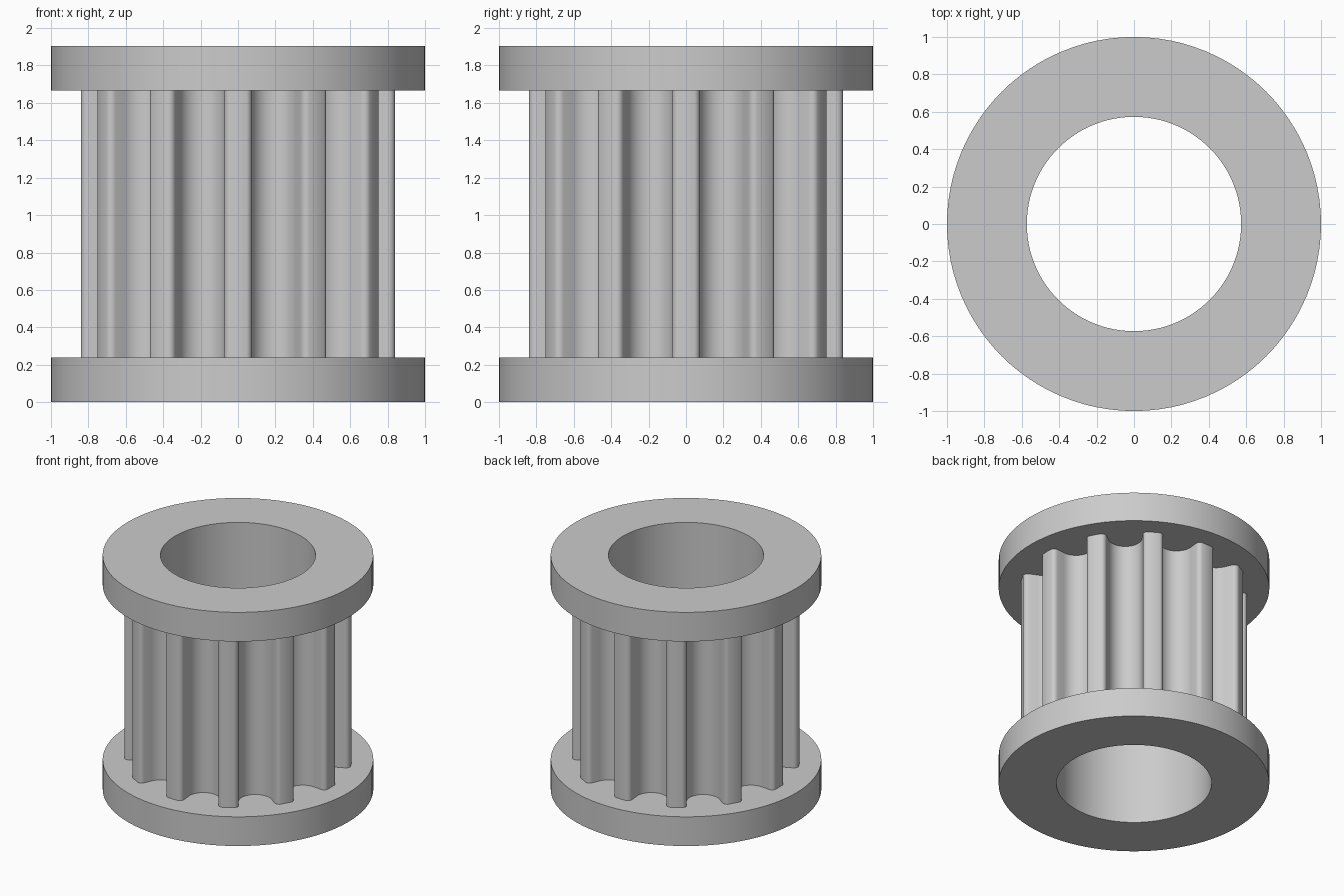
import bpy, bmesh
from math import sin, cos, pi, radians

cube = bpy.data.objects.get("Cube")
if cube:
    bpy.data.objects.remove(cube, do_unlink=True)

TEETH = 12
SEGMENTS = 96
FLANGE_R, TIP_R, BORE_R = 1.0, 0.84, 0.573
FLANGE_H, HEIGHT = 0.238, 1.905


def circle(radius, n=SEGMENTS):
    return [(radius * cos(2 * pi * i / n), radius * sin(2 * pi * i / n)) for i in range(n)]


def arc(cx, cy, rx, ry, start, end, steps):
    angles = [radians(start + (end - start) * i / steps) for i in range(steps + 1)]
    return [(cx + rx * cos(a), cy + ry * sin(a)) for a in angles]


def toothed_outline():
    # Half of one round-bottomed groove: (sideways offset, distance from axis)
    half = arc(0.172, 0.786, 0.0375, 0.037, 90, 170, 5)      # rounded tooth corner
    half += arc(0, 0.748, 0.126, 0.128, -8, -90, 10)          # groove floor
    groove = half + [(-u, r) for u, r in reversed(half[:-1])]
    groove.append((-TIP_R * sin(pi / TEETH), TIP_R * cos(pi / TEETH)))  # tooth crown
    outline = []
    for k in range(TEETH):
        a = (k + 0.5) * 2 * pi / TEETH
        outline += [(r * cos(a) + u * sin(a), r * sin(a) - u * cos(a)) for u, r in groove]
    return outline


def wall(bm, outline, z0, z1, inward=False):
    rings = [[bm.verts.new((x, y, z)) for x, y in outline] for z in (z0, z1)]
    low, high = rings
    for i in range(len(outline)):
        j = (i + 1) % len(outline)
        face = [low[i], low[j], high[j], high[i]]
        bm.faces.new(face[::-1] if inward else face)
    return rings


def sleeve(name, outline, z0, z1, caps):
    bm = bmesh.new()
    outer = wall(bm, outline, z0, z1)
    inner = wall(bm, circle(BORE_R), z0, z1, inward=True)
    if caps:
        for level, (o, n) in enumerate(zip(outer, inner)):
            for i in range(len(o)):
                j = (i + 1) % len(o)
                face = [o[i], o[j], n[j], n[i]]
                bm.faces.new(face if level else face[::-1])
    mesh = bpy.data.meshes.new(name)
    bm.to_mesh(mesh)
    bm.free()
    obj = bpy.data.objects.new(name, mesh)
    bpy.context.collection.objects.link(obj)
    bpy.ops.object.select_all(action='DESELECT')
    obj.select_set(True)
    bpy.context.view_layer.objects.active = obj
    bpy.ops.object.shade_smooth_by_angle(angle=radians(30))
    return obj


# End flanges
sleeve("bottom_flange", circle(FLANGE_R), 0, FLANGE_H, True)
sleeve("top_flange", circle(FLANGE_R), HEIGHT - FLANGE_H, HEIGHT, True)

# Toothed drum between the flanges, its ends closed by them
sleeve("toothed_drum", toothed_outline(), FLANGE_H, HEIGHT - FLANGE_H, False)
